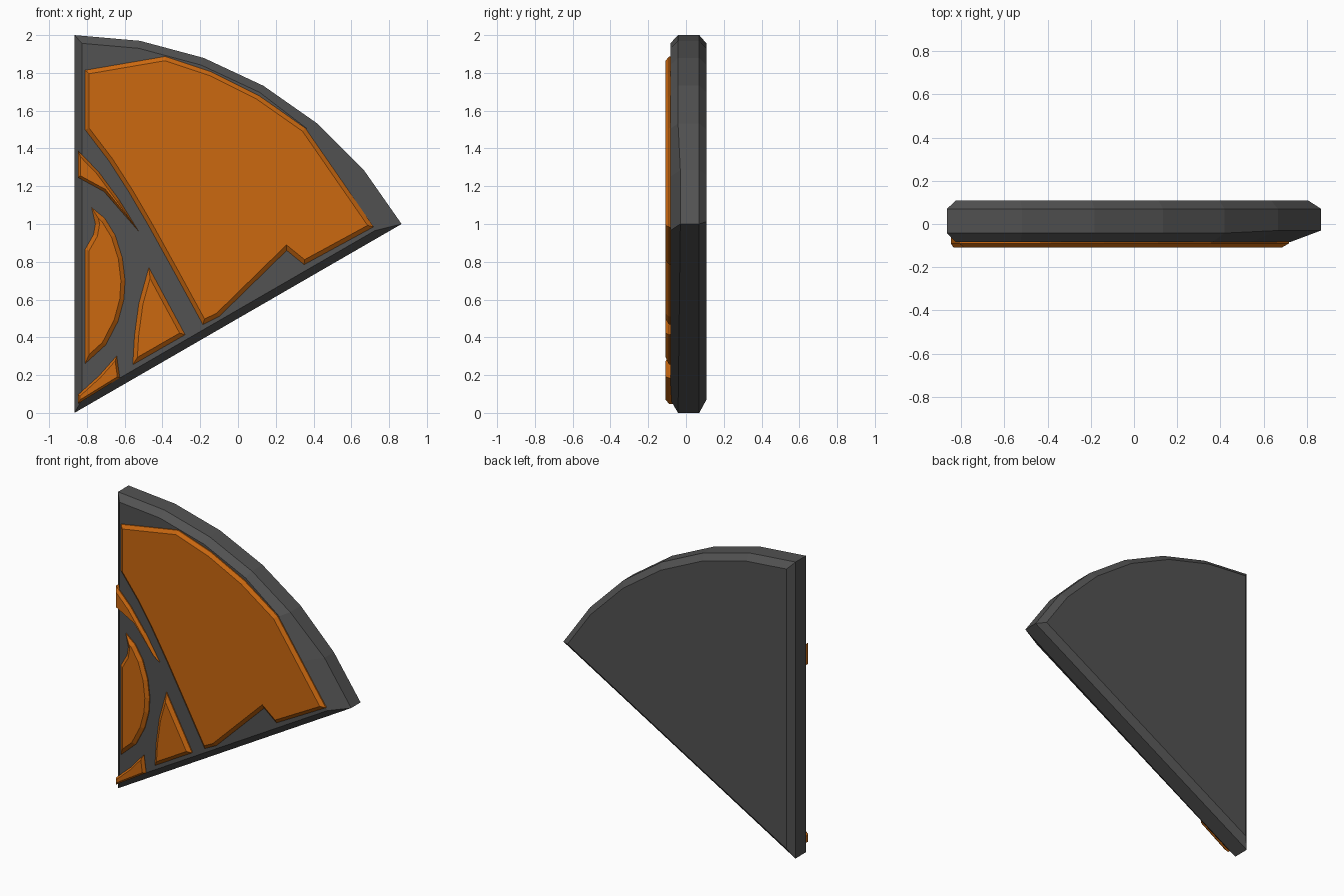
import bpy, bmesh, math
from mathutils import Vector

if "Cube" in bpy.data.objects:
    bpy.data.objects.remove(bpy.data.objects["Cube"])


def material(name, color):
    m = bpy.data.materials.new(name)
    m.diffuse_color = (*color, 1)
    m.use_nodes = True
    m.node_tree.nodes["Principled BSDF"].inputs["Base Color"].default_value = m.diffuse_color
    return m


def inset(pts, d, limit=4.0):
    """Offset a closed counter-clockwise (x, z) outline inwards by d."""
    out, n = [], len(pts)
    for i in range(n):
        a, p, b = (Vector(pts[(i + k) % n]) for k in (-1, 0, 1))
        e1, e2 = (p - a).normalized(), (b - p).normalized()
        n1, n2 = Vector((-e1.y, e1.x)), Vector((-e2.y, e2.x))
        off = (n1 + n2) / max(1 + n1.dot(n2), 1e-4) * d
        if off.length > limit * d:
            off = off.normalized() * limit * d
        out.append(tuple(p + off))
    return out


def loft(name, rings, mat):
    """Skin matching rings of (x, y, z) points and cap both ends."""
    bm = bmesh.new()
    rows = [[bm.verts.new(p) for p in r] for r in rings]
    n = len(rows[0])
    for r, s in zip(rows, rows[1:]):
        for i in range(n):
            j = (i + 1) % n
            bm.faces.new((r[i], r[j], s[j], s[i]))
    bm.faces.new(rows[0])
    bm.faces.new(rows[-1])
    bmesh.ops.recalc_face_normals(bm, faces=bm.faces)
    me = bpy.data.meshes.new(name)
    bm.to_mesh(me)
    bm.free()
    me.materials.append(mat)
    ob = bpy.data.objects.new(name, me)
    bpy.context.collection.objects.link(ob)
    return ob


def at(pts, y):
    return [(x, y, z) for x, z in pts]


def panel(name, pts, bevel=0.022):
    area = sum(a[0] * b[1] - b[0] * a[1] for a, b in zip(pts, pts[1:] + pts[:1]))
    if area < 0:
        pts = pts[::-1]
    loft(name, [at(pts, -0.05), at(pts, -0.09), at(inset(pts, bevel), -0.108)], orange)


grey = material("dark_grey", (0.085, 0.085, 0.085))
orange = material("orange", (0.6, 0.14, 0.005))

# Wedge body: 60 degree sector with chamfered rims
R, cx = 2.0, -0.866
outer = [(cx, 0.0)] + [(cx + R * math.cos(math.radians(a)), R * math.sin(math.radians(a)))
                       for a in range(30, 91, 10)]
rim = inset(outer, 0.04)
# front rim has a wider slope near the right tip
face = list(rim)
face[1:4] = [(0.725, 0.965), (0.54, 1.25), (0.365, 1.505)]
edge = at(outer, -0.042)
for i in (1, 2):
    edge[i] = (outer[i][0], -0.03, outer[i][1])
loft("wedge_body", [at(rim, 0.108), at(outer, 0.07), edge, at(face, -0.083)], grey)

# Raised orange panels on the front
panel("large_panel", [(-0.81, 1.5), (-0.684, 1.335), (-0.578, 1.17), (-0.47, 0.985),
                      (-0.34, 0.75), (-0.186, 0.468), (-0.1, 0.51), (0.258, 0.86),
                      (0.35, 0.785), (0.718, 0.985), (0.357, 1.507), (0.11, 1.68),
                      (-0.14, 1.805), (-0.385, 1.887), (-0.81, 1.814)])
panel("upper_sliver", [(-0.848, 1.39), (-0.848, 1.247), (-0.71, 1.172),
                       (-0.525, 0.96), (-0.63, 1.13), (-0.737, 1.275)], 0.014)
panel("half_round_panel", [(-0.775, 1.087), (-0.81, 0.865), (-0.81, 0.26), (-0.70, 0.36),
                           (-0.635, 0.485), (-0.604, 0.6), (-0.598, 0.7), (-0.612, 0.82),
                           (-0.65, 0.94), (-0.705, 1.03)][:1]
      + [(-0.755, 1.0), (-0.765, 0.944), (-0.81, 0.865), (-0.81, 0.26), (-0.70, 0.36),
         (-0.635, 0.485), (-0.604, 0.6), (-0.598, 0.7), (-0.612, 0.82),
         (-0.65, 0.94), (-0.705, 1.03)])
panel("triangle_panel", [(-0.472, 0.77), (-0.525, 0.58), (-0.548, 0.41),
                         (-0.557, 0.255), (-0.28, 0.414)])
panel("lower_sliver", [(-0.642, 0.302), (-0.737, 0.195), (-0.848, 0.095),
                       (-0.848, 0.048), (-0.626, 0.185)], 0.012)
